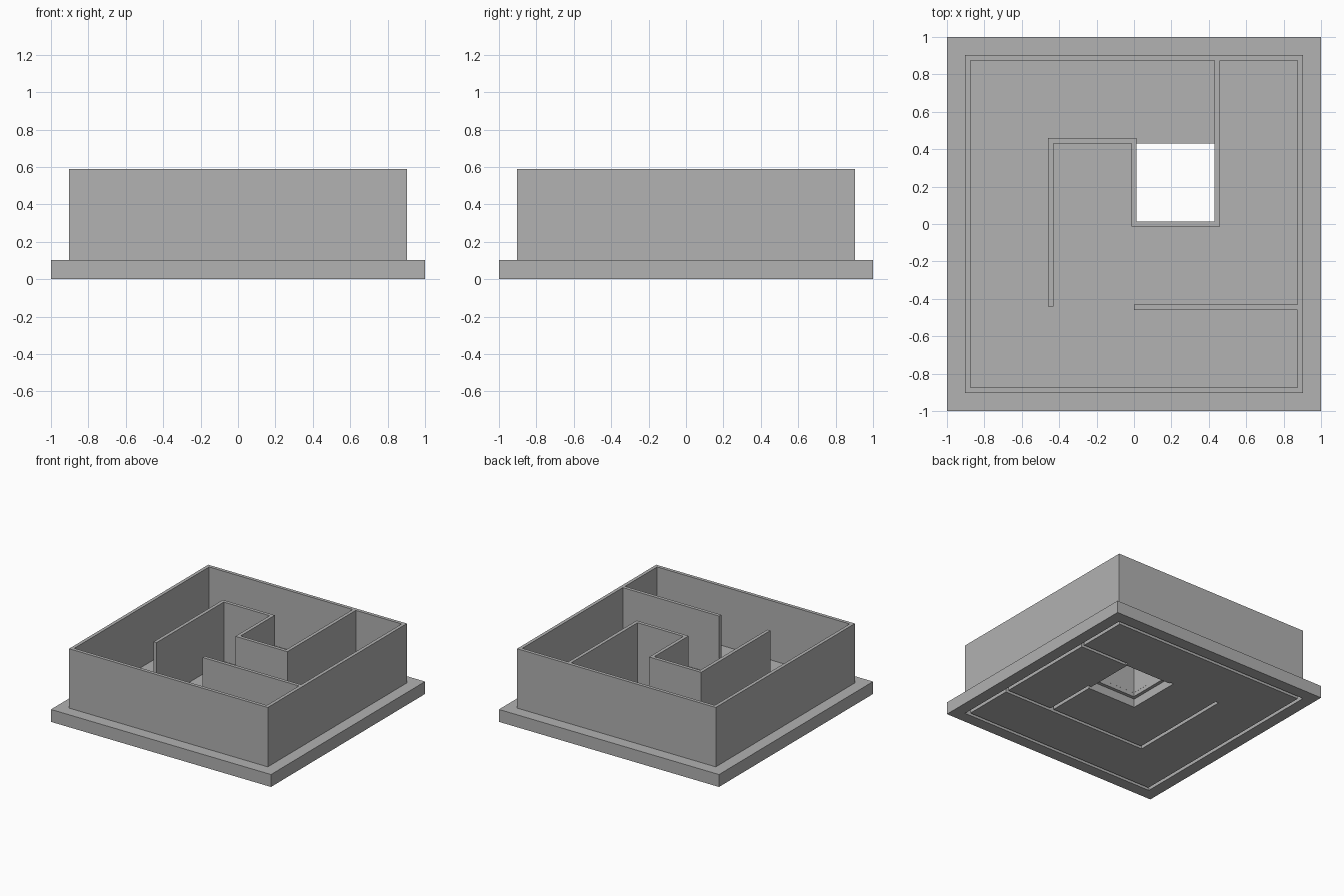
import bpy
import bmesh
from mathutils import Vector

cube = bpy.data.objects.get("Cube")
if cube:
    bpy.data.objects.remove(cube, do_unlink=True)

CELL = 0.4445          # maze cell size
EDGE = 2 * CELL        # centre line of the outer wall
HALF = 0.014           # half of the wall thickness
INNER = EDGE - HALF    # inner face of the outer wall
SLAB, TOP, GROOVE = 0.102, 0.59, 0.07

grey = bpy.data.materials.new("plain grey")
grey.use_nodes = True
grey.diffuse_color = (0.445, 0.445, 0.445, 1)
grey.node_tree.nodes["Principled BSDF"].inputs["Base Color"].default_value = grey.diffuse_color


def finish(name, bm):
    bmesh.ops.recalc_face_normals(bm, faces=bm.faces)
    mesh = bpy.data.meshes.new(name)
    bm.to_mesh(mesh)
    bm.free()
    mesh.materials.append(grey)
    obj = bpy.data.objects.new(name, mesh)
    bpy.context.collection.objects.link(obj)
    return obj


def box(name, low, high):
    bm = bmesh.new()
    bmesh.ops.create_cube(bm, size=1)
    low, high = Vector(low), Vector(high)
    for v in bm.verts:
        v.co = (low + high) / 2 + v.co * (high - low)
    return finish(name, bm)


def wall(name, path, z0, z1, closed=False):
    """Mitred wall of constant thickness along a right-angled path."""
    pts = [Vector(p) for p in path]
    n = len(pts)
    segments = n if closed else n - 1
    normals = []
    for i in range(segments):
        d = (pts[(i + 1) % n] - pts[i]).normalized()
        normals.append(Vector((-d.y, d.x)))
    bm = bmesh.new()
    rings = []
    for i, p in enumerate(pts):
        if closed or 0 < i < n - 1:
            side = normals[i - 1] + normals[i]
        else:
            side = normals[0] if i == 0 else normals[-1]
        a, b = p + side * HALF, p - side * HALF
        rings.append([bm.verts.new((q.x, q.y, z))
                      for q, z in ((a, z0), (b, z0), (b, z1), (a, z1))])
    for i in range(segments):
        r, s = rings[i], rings[(i + 1) % n]
        for k in range(4):
            j = (k + 1) % 4
            bm.faces.new((r[k], r[j], s[j], s[k]))
    if not closed:
        bm.faces.new(rings[0])
        bm.faces.new(rings[-1])
    return finish(name, bm)


square = [(-EDGE, -EDGE), (EDGE, -EDGE), (EDGE, EDGE), (-EDGE, EDGE)]

# Walls standing on the slab
wall("outer_wall", square, SLAB, TOP, closed=True)
wall("winding_wall", [(-CELL, -CELL + 0.004), (-CELL, CELL), (0, CELL), (0, 0),
                      (CELL, 0), (CELL, INNER)], SLAB, TOP)
wall("short_wall", [(0, -CELL), (INNER, -CELL)], SLAB, TOP)

# Slab with a drop hole and grooves on its underside
slab = box("base_slab", (-1, -1, 0), (1, 1, SLAB))
near, far = HALF - 0.0005, CELL - HALF
cutters = [
    box("hole_cutter", (near, near, -0.1), (far, far, SLAB + 0.1)),
    wall("outer_groove_cutter", square, -0.1, GROOVE, closed=True),
    wall("long_groove_cutter", [(EDGE, -CELL), (-CELL, -CELL), (-CELL, CELL)],
         -0.1, GROOVE),
    wall("hole_groove_cutter", [(CELL, -CELL), (CELL, 0), (0, 0), (0, CELL)],
         -0.1, GROOVE),
    wall("short_groove_cutter", [(EDGE, CELL), (CELL, CELL)], -0.1, GROOVE),
]
for cutter in cutters:
    cutter.hide_render = True
    mod = slab.modifiers.new(cutter.name, "BOOLEAN")
    mod.operation = "DIFFERENCE"
    mod.solver = "EXACT"
    mod.object = cutter

# Bake the cuts and drop the cutters
depsgraph = bpy.context.evaluated_depsgraph_get()
cut_mesh = bpy.data.meshes.new_from_object(slab.evaluated_get(depsgraph))
slab.modifiers.clear()
slab.data = cut_mesh
for cutter in cutters:
    bpy.data.objects.remove(cutter, do_unlink=True)
